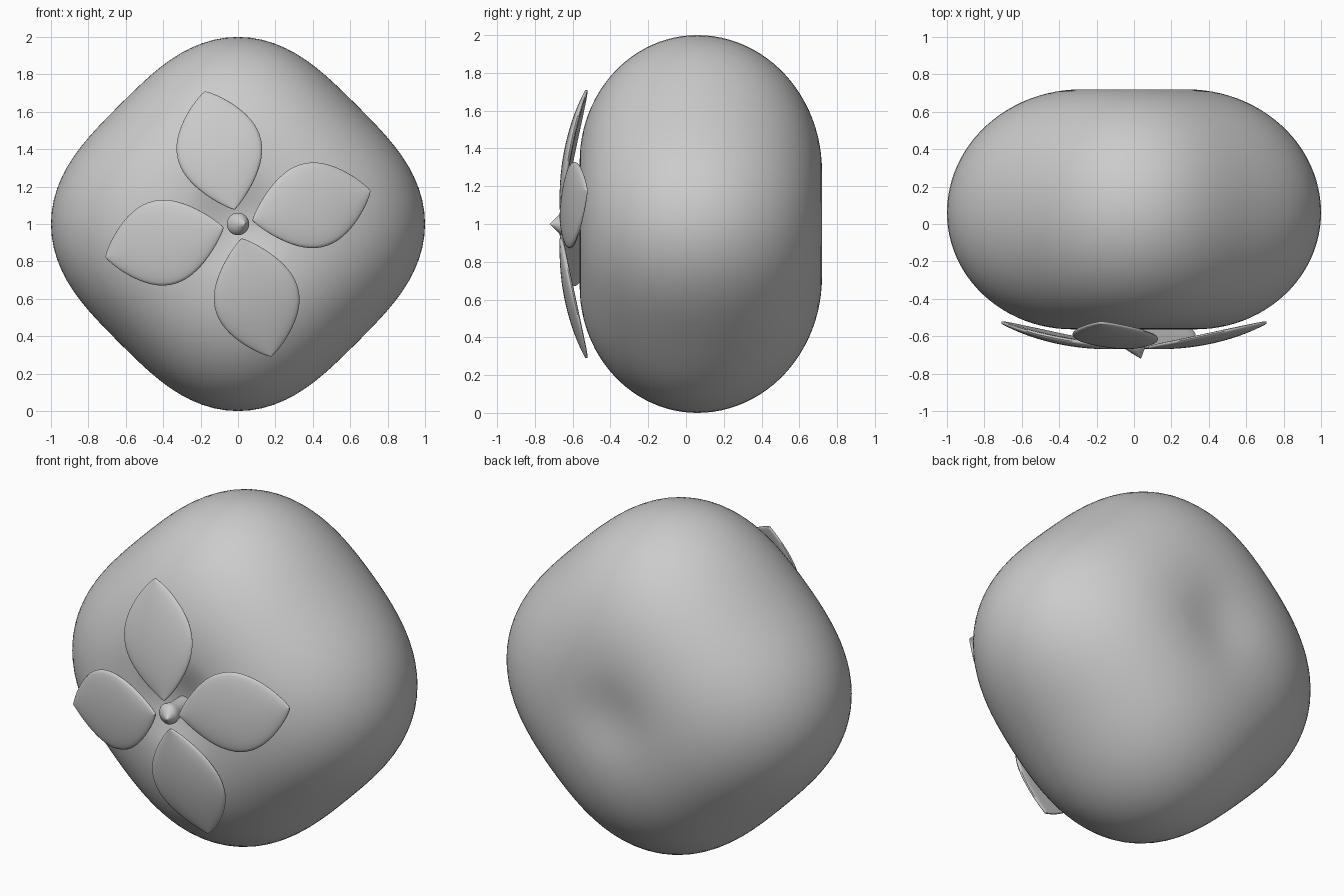
import bpy, bmesh, math
from mathutils import Matrix

if "Cube" in bpy.data.objects:
    bpy.data.objects.remove(bpy.data.objects["Cube"])

grey = bpy.data.materials.new("plain grey")
grey.diffuse_color = (0.6, 0.6, 0.6, 1)
grey.use_nodes = True
grey.node_tree.nodes["Principled BSDF"].inputs["Base Color"].default_value = grey.diffuse_color


def finish(name, bm, angle=50):
    """Turn a bmesh into a smooth shaded object."""
    bmesh.ops.remove_doubles(bm, verts=bm.verts, dist=1e-5)
    bmesh.ops.recalc_face_normals(bm, faces=bm.faces)
    me = bpy.data.meshes.new(name)
    bm.to_mesh(me)
    bm.free()
    me.materials.append(grey)
    ob = bpy.data.objects.new(name, me)
    bpy.context.collection.objects.link(ob)
    bpy.ops.object.select_all(action='DESELECT')
    ob.select_set(True)
    bpy.context.view_layer.objects.active = ob
    bpy.ops.object.shade_smooth_by_angle(angle=math.radians(angle))
    return ob


def skin(bm, rings):
    """Bridge closed rings of equal length with quads."""
    for a, b in zip(rings, rings[1:]):
        n = len(a)
        for i in range(n):
            bm.faces.new((a[i], a[(i + 1) % n], b[(i + 1) % n], b[i]))


# Fruit: a flattened four-lobed round body with a shallow dimple at each pole
def fruit_profile():
    mid, pts = 0.06, []
    for sign, half, flat, depth in ((-1, 0.623, 0.33, 0.06), (1, 0.66, 0.28, 0.018)):
        side = []
        for i in range(14):
            t = i / 14
            dip = depth * (1 + math.cos(math.pi * t)) / 2
            side.append((max(flat * t, 1e-6), mid + sign * (half - dip)))
        for i in range(25):
            a = math.pi / 2 * (1 - i / 24)
            side.append((flat + (1 - flat) * math.cos(a), mid + sign * half * math.sin(a)))
        pts += side if sign < 0 else side[::-1][1:]
    return pts


bm = bmesh.new()
rings = []
for r, y in fruit_profile():
    ring = []
    for k in range(96):
        a = math.tau * k / 96
        # lobes are strongest at the rim and fade towards the poles
        q = r * (1 - 0.051 * r * (1 - math.cos(4 * a)))
        ring.append(bm.verts.new((q * math.cos(a), y, 1 + q * math.sin(a))))
    rings.append(ring)
skin(bm, rings)
finish("fruit_body", bm)


# Leaves: four thick, pointed sepals that curl back at their tips
def half_width(t):
    return 0.229 * math.sin(math.pi * t ** 1.04) ** 0.8 if 0 < t < 1 else 0.0


bm = bmesh.new()
rings = []
cols = 16
for i in range(33):
    t = (1 - math.cos(math.pi * i / 32)) / 2
    r = 0.08 + 0.65 * t
    w = max(half_width(t), 0.002)
    front = -0.669 + 0.135 * max(0, (r - 0.15) / 0.58) ** 2
    thick = 0.012 + 0.036 * math.sin(math.pi * t) ** 0.6
    ring = []
    for j in range(cols * 2):
        a = math.tau * j / (cols * 2)
        u, s = math.cos(a), math.sin(a)
        # rounded slab cross-section with a gentle backward bend
        v = math.copysign(abs(s) ** 0.7, s)
        y = front + thick / 2 * (1 + v) + 0.014 * u * u * (w / 0.229)
        ring.append(bm.verts.new((r, y, w * u)))
    rings.append(ring)
skin(bm, rings)
bm.faces.new(rings[0])
bm.faces.new(rings[-1])
leaf = finish("leaf_1", bm)
for k in range(4):
    ob = leaf if k == 0 else leaf.copy()
    ob.name = f"leaf_{k + 1}"
    if k:
        bpy.context.collection.objects.link(ob)
    # 14 degrees above horizontal, then quarter turns about the stem axis
    turn = -math.radians(14 + 90 * k)
    ob.matrix_world = Matrix.Translation((0, 0, 1)) @ Matrix.Rotation(turn, 4, 'Y')

# Stem: short rod rising from the front dimple, ending in a pointed cap
bm = bmesh.new()
rings = []
for y, r, x in ((-0.44, 0.05, 0), (-0.60, 0.05, 0), (-0.63, 0.057, 0),
                (-0.65, 0.06, 0), (-0.665, 0.055, 0.003), (-0.685, 0.036, 0.014),
                (-0.705, 0.016, 0.027), (-0.72, 0.001, 0.037)):
    rings.append([bm.verts.new((x + r * math.cos(math.tau * k / 24), y,
                                1 + r * math.sin(math.tau * k / 24))) for k in range(24)])
skin(bm, rings)
bm.faces.new(rings[0])
bm.faces.new(rings[-1])
finish("stem", bm)
